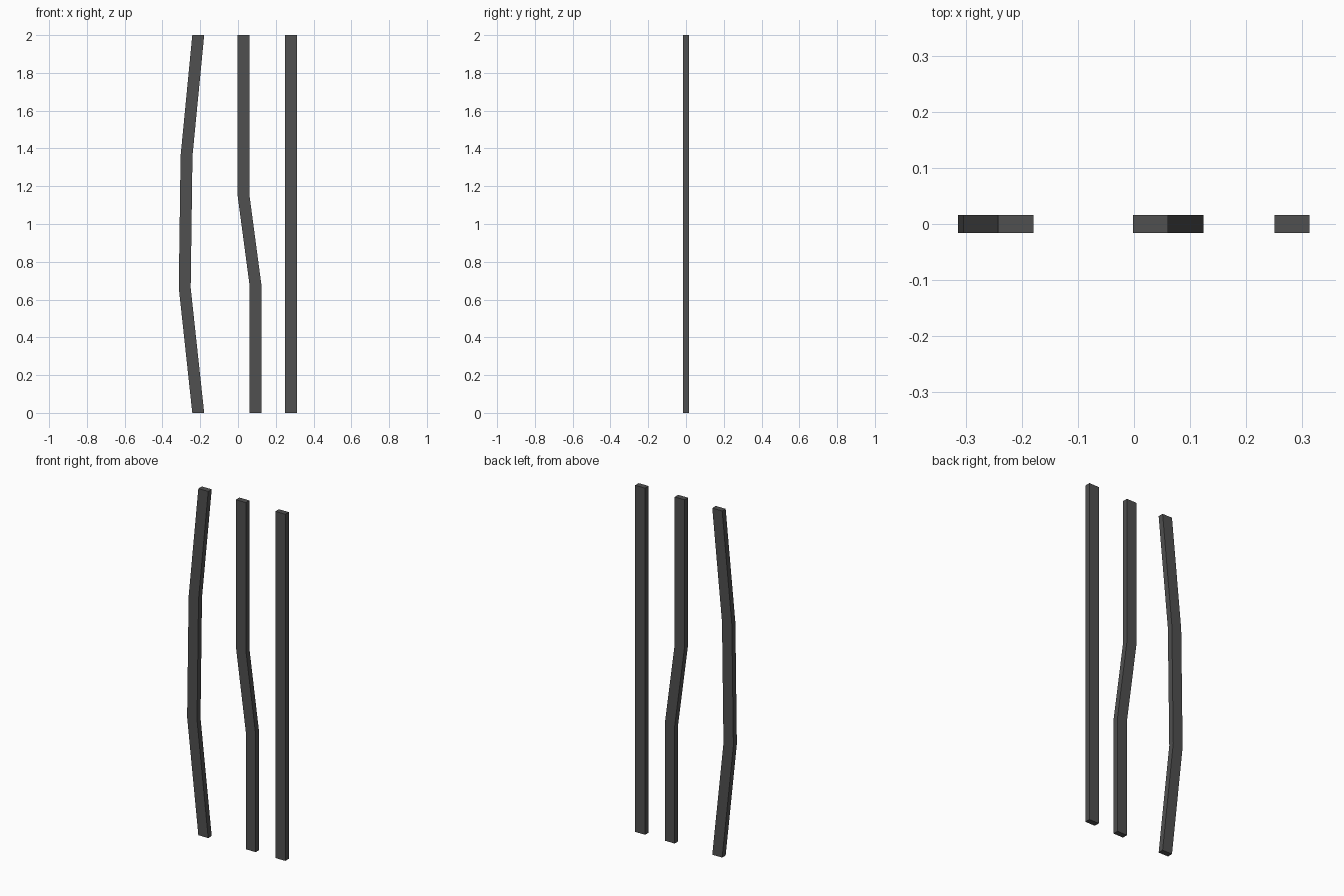
import bpy, bmesh

if "Cube" in bpy.data.objects:
    bpy.data.objects.remove(bpy.data.objects["Cube"])

WIDTH, HALF_DEPTH = 0.063, 0.016

steel = bpy.data.materials.new("dark grey")
steel.diffuse_color = (0.08, 0.08, 0.08, 1)
steel.use_nodes = True
steel.node_tree.nodes["Principled BSDF"].inputs["Base Color"].default_value = steel.diffuse_color


def bar(name, path):
    """Flat bar: rectangular section carried up a path of (left x, z)."""
    bm = bmesh.new()
    rings = [[bm.verts.new((x + dx, y, z)) for dx, y in
              ((0, -HALF_DEPTH), (WIDTH, -HALF_DEPTH), (WIDTH, HALF_DEPTH), (0, HALF_DEPTH))]
             for x, z in path]
    for a, b in zip(rings, rings[1:]):
        for i in range(4):
            j = (i + 1) % 4
            bm.faces.new((a[i], a[j], b[j], b[i]))
    bm.faces.new(rings[0][::-1])
    bm.faces.new(rings[-1])
    mesh = bpy.data.meshes.new(name)
    bm.to_mesh(mesh)
    bm.free()
    mesh.materials.append(steel)
    bpy.context.collection.objects.link(bpy.data.objects.new(name, mesh))


# Bowed, offset and straight bars
bar("bowed_bar", [(-0.242, 0), (-0.3135, 0.662), (-0.304, 1.36), (-0.242, 2)])
bar("offset_bar", [(0.061, 0), (0.061, 0.677), (-0.002, 1.15), (-0.002, 2)])
bar("straight_bar", [(0.25, 0), (0.25, 2)])
